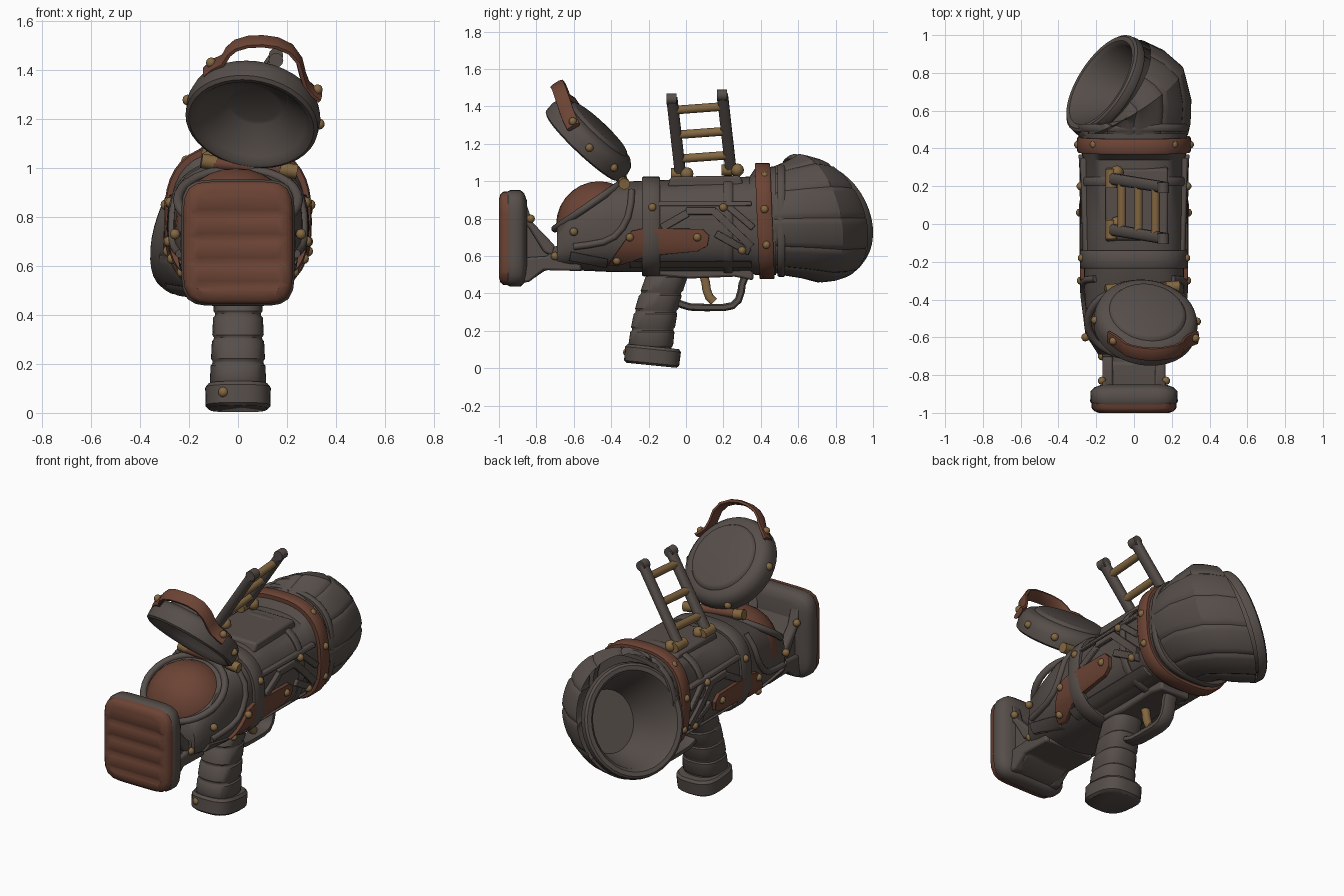
import bpy, bmesh, math
from mathutils import Vector
if "Cube" in bpy.data.objects:
    bpy.data.objects.remove(bpy.data.objects["Cube"])

def material(name, rgb):
    m = bpy.data.materials.new(name)
    m.use_nodes = True
    m.diffuse_color = (*rgb, 1)
    m.node_tree.nodes["Principled BSDF"].inputs["Base Color"].default_value = (*rgb, 1)
    return m

METAL = material("dark_iron", (0.093, 0.076, 0.068))
LEATHER = material("brown_leather", (0.15, 0.057, 0.035))
BRASS = material("old_brass", (0.23, 0.137, 0.053))
X, Y, Z = Vector((1, 0, 0)), Vector((0, 1, 0)), Vector((0, 0, 1))
SHAPE = 2.7

def finish(name, bm, mat, angle=40, bevel=0.0):
    bmesh.ops.recalc_face_normals(bm, faces=bm.faces)
    mesh = bpy.data.meshes.new(name)
    bm.to_mesh(mesh)
    bm.free()
    mesh.materials.append(mat)
    ob = bpy.data.objects.new(name, mesh)
    bpy.context.collection.objects.link(ob)
    bpy.ops.object.select_all(action='DESELECT')
    ob.select_set(True)
    bpy.context.view_layer.objects.active = ob
    bpy.ops.object.shade_smooth_by_angle(angle=math.radians(angle))
    if bevel:
        mod = ob.modifiers.new("Bevel", 'BEVEL')
        mod.width, mod.segments, mod.limit_method = bevel, 2, 'ANGLE'

def loft(rings, up=Z, sides=32, power=2.0, groove=0, depth=0.0, closed=False, caps=(0, -1)):
    """Rings are (centre, normal, half width, half height)."""
    bm, rows = bmesh.new(), []
    for c, n, rx, rv in rings:
        n = Vector(n).normalized()
        h = n.cross(up).normalized()
        v, row = h.cross(n), []
        for i in range(sides):
            ca, sa = math.cos(math.tau * i / sides), math.sin(math.tau * i / sides)
            k = (abs(ca) ** power + abs(sa) ** power) ** (-1 / power)
            k *= 1 - depth if groove and i % groove == 0 else 1
            row.append(bm.verts.new(Vector(c) + h * (rx * ca * k) + v * (rv * sa * k)))
        rows.append(row)
    for r, s in list(zip(rows, rows[1:])) + ([(rows[-1], rows[0])] if closed else []):
        for i in range(sides):
            j = (i + 1) % sides
            bm.faces.new((r[i], r[j], s[j], s[i]))
    for end in () if closed else caps:
        bm.faces.new(rows[end])
    return bm

def sweep(name, pts, rx, rv, mat, up=Z, power=2.0, closed=False):
    """Rod, hoop or strap along a path; rv is the half width along up."""
    p, m = [Vector(q) for q in pts], len(pts)
    rings = [(p[i], p[(i + 1) % m if closed else min(i + 1, m - 1)] - p[i - 1 if closed else max(i - 1, 0)], rx, rv) for i in range(m)]
    finish(name, loft(rings, up, 12, power, closed=closed), mat, 50)

def prism(name, pts, x0, x1, mat):
    bm = bmesh.new()
    f = bm.faces.new([bm.verts.new((x0, y, z)) for y, z in pts])
    g = bmesh.ops.extrude_face_region(bm, geom=[f])["geom"]
    bmesh.ops.translate(bm, vec=X * (x1 - x0), verts=[v for v in g if isinstance(v, bmesh.types.BMVert)])
    finish(name, bm, mat, 35, 0.012)

def ball(name, c, radii=(0.022, 0.022, 0.022), mat=BRASS, seg=10):
    bm = bmesh.new()
    bmesh.ops.create_uvsphere(bm, u_segments=seg, v_segments=max(6, seg // 2), radius=1)
    for v in bm.verts:
        v.co = Vector([c[i] + v.co[i] * radii[i] for i in range(3)])
    finish(name, bm, mat, 60)

def slice_mesh(bm, co, no, **opts):
    return bmesh.ops.bisect_plane(bm, geom=bm.verts[:] + bm.edges[:] + bm.faces[:], plane_co=co, plane_no=no, **opts)["geom_cut"]

# Body sections: y, centre z, half width, half height
BODY = [(-0.69, 0.65, 0.19, 0.12), (-0.62, 0.71, 0.235, 0.185), (-0.40, 0.755, 0.262, 0.24), (0.0, 0.762, 0.268, 0.25),
        (0.34, 0.77, 0.27, 0.255), (0.37, 0.785, 0.275, 0.285), (0.48, 0.79, 0.28, 0.29)]

def section(y):
    for a, b in zip(BODY, BODY[1:]):
        if y <= b[0] or b is BODY[-1]:
            t = min(1, max(0, (y - a[0]) / (b[0] - a[0])))
            return [p + (q - p) * t for p, q in zip(a, b)][1:]

def surface(y, z):
    cz, rx, rz = section(y)
    return rx * max(0.05, 1 - min(1, abs((z - cz) / rz)) ** SHAPE) ** (1 / SHAPE)

def band(name, y0, y1, grow, mat, lean=0.0):
    cz, rx, rz = section((y0 + y1) / 2)
    edge = ((y0, -0.02), (y0, grow - 0.006), (y0 + 0.008, grow), (y1 - 0.008, grow), (y1, grow - 0.006), (y1, -0.02))
    finish(name, loft([((0, y, cz), (0, 1, lean), rx + g, rz + g) for y, g in edge], sides=48, power=SHAPE, closed=True), mat)

def side_plate(name, pts, lift, mat):
    """Plate that follows the curve of the body, on both sides."""
    for tag, s in (("left_", 1), ("right_", -1)):
        bm = bmesh.new()
        bm.faces.new([bm.verts.new((0, y, z)) for y, z in pts])
        for i in range(24):
            slice_mesh(bm, (0, 0, 0.5 + i * 0.025), Z)
        top = set(bmesh.ops.extrude_face_region(bm, geom=bm.faces[:])["geom"])
        for v in bm.verts:
            v.co.x = s * (surface(v.co.y, v.co.z) + (lift if v in top else -0.04))
        finish(tag + name, bm, mat, 35, 0.006)

# Main body with the sloping rear opening, leather dome and collar
bm = loft([((0, y, cz), Y, rx, rz) for y, cz, rx, rz in BODY], sides=48, power=SHAPE)
cut = slice_mesh(bm, (0, -0.36, 0.985), (0, -0.55, 0.8), clear_outer=True)
bmesh.ops.holes_fill(bm, edges=[e for e in cut if isinstance(e, bmesh.types.BMEdge)])
finish("main_body", bm, METAL)
ball("leather_dome", (-0.01, -0.465, 0.765), (0.247, 0.23, 0.235), LEATHER, 28)
turn = [math.tau * i / 32 for i in range(32)]
sweep("opening_collar", [(0.246 * math.cos(a), -0.52 - 0.18 * math.sin(a), 0.87 - 0.124 * math.sin(a)) for a in turn],
      0.02, 0.02, METAL, closed=True)

# Bands round the body
band("rear_band", -0.235, -0.14, 0.022, METAL)
band("front_body_band", 0.2, 0.25, 0.012, METAL)
band("leather_strap", 0.38, 0.462, 0.024, LEATHER, 0.04)
band("barrel_band", 0.49, 0.53, 0.012, METAL)

# Side panels, bracing, hoops and rivets
side_plate("leather_side_plate", [(-0.42, 0.55), (-0.29, 0.735), (-0.22, 0.75), (0.09, 0.745), (0.125, 0.71),
                                  (0.115, 0.655), (0.06, 0.625), (-0.2, 0.6), (-0.37, 0.545)], 0.022, LEATHER)
for part, y0, z0, y1, z1, w in [
        ("brace", -0.13, 0.75, 0.01, 0.83, 0.04), ("brace", 0.0, 0.84, 0.16, 0.84, 0.04), ("brace", 0.15, 0.84, 0.35, 0.65, 0.04),
        ("brace", 0.16, 0.72, 0.34, 0.62, 0.04), ("brace", 0.22, 0.87, 0.36, 0.75, 0.035), ("upper_rail", -0.2, 0.88, 0.35, 0.88, 0.025),
        ("lower_rail", -0.3, 0.555, 0.35, 0.555, 0.04), ("rear_rail", -0.62, 0.6, -0.42, 0.56, 0.05)]:
    a, b = Vector((y0, z0)), Vector((y1, z1))
    p = (b - a).orthogonal().normalized() * w / 2
    side_plate(part, [a + p, b + p, b - p, a - p], 0.02, METAL)
hoop = [(-0.29, 0.95), (-0.295, 0.88), (-0.31, 0.81), (-0.34, 0.75), (-0.38, 0.705), (-0.44, 0.675), (-0.52, 0.66), (-0.6, 0.65)]
studs = [(-0.18, 0.86), (0.2, 0.86), (0.06, 0.7), (-0.3, 0.7), (-0.37, 0.575), (0.3, 0.63), (-0.6, 0.73),
         (0.42, 1.03), (0.42, 0.85), (0.43, 0.66)]
for s in (1, -1):
    sweep("side_hoop", [(s * (surface(y, z) + 0.005), y, z) for y, z in hoop], 0.018, 0.018, METAL, X)
    for c in [(surface(y, z) + 0.02, y, z) for y, z in studs] + [(0.17, -0.7, 0.6), (0.17, -0.83, 0.8)]:
        ball("rivet", (s * c[0], c[1], c[2]))

# Bent muzzle with quilted plates, rim and hollow bore
bend = [((0, 0.47, 0.795), Y, 0.285, 0.285), ((0, 0.53, 0.8), Y, 0.3, 0.305),
        ((0, 0.59, 0.803), (-0.22, 0.95, 0.08), 0.312, 0.322), ((-0.02, 0.655, 0.803), (-0.5, 0.8, 0.2), 0.33, 0.352),
        ((-0.065, 0.69, 0.803), (-0.66, 0.66, 0.3), 0.32, 0.355), ((-0.12, 0.72, 0.803), (-0.74, 0.56, 0.35), 0.305, 0.35)]
finish("muzzle_elbow", loft(bend, sides=120, groove=10, depth=0.022, caps=()), METAL, 32)
face, mouth, inward = Vector((-0.78, 0.5, 0.38)).normalized(), Vector((-0.17, 0.745, 0.802)), Vector((0.54, 0.84, 0))
lip = [(-0.05, 0.292, 0), (-0.035, 0.3, 0), (0.0, 0.293, 0), (0.01, 0.28, 0), (0.008, 0.255, 0), (-0.015, 0.238, 0),
       (-0.14, 0.2, 0.045), (-0.28, 0.15, 0.05)]
finish("muzzle_rim", loft([(mouth + face * o + inward * k, face, r, r + 0.03) for o, r, k in lip], sides=40, caps=(-1,)), METAL)

# Shoulder stock: neck, struts, butt plate and cushioned pad
prism("stock_neck", [(-0.88, 0.87), (-0.85, 0.81), (-0.74, 0.64), (-0.58, 0.65), (-0.55, 0.52), (-0.75, 0.525),
                     (-0.83, 0.47), (-0.88, 0.46)], -0.145, 0.145, METAL)
for s in (1, -1):
    for pts in ([(-0.89, 0.9), (-0.86, 0.9), (-0.82, 0.78), (-0.7, 0.655), (-0.71, 0.6), (-0.76, 0.62), (-0.84, 0.75), (-0.89, 0.8)],
                [(-0.89, 0.46), (-0.84, 0.46), (-0.76, 0.525), (-0.56, 0.52), (-0.56, 0.65), (-0.7, 0.655), (-0.74, 0.6), (-0.89, 0.59)]):
        prism("stock_strut", pts, s * 0.11, s * 0.168, METAL)

def slab(rows):
    return loft([((0, y, 0.695), Y, rx, rz) for y, rx, rz in rows], sides=48, power=6)

finish("butt_plate", slab([(-0.955, 0.22, 0.25), (-0.94, 0.232, 0.258), (-0.885, 0.23, 0.258), (-0.865, 0.21, 0.24), (-0.85, 0.17, 0.2)]),
       METAL, 50)
bm = slab([(-1.0, 0.185, 0.21), (-0.992, 0.208, 0.237), (-0.975, 0.224, 0.25), (-0.93, 0.224, 0.25)])
for x in (-0.16, 0.16):
    slice_mesh(bm, X * x, X)
for g in (0.52, 0.617, 0.715, 0.812):
    for dz in (-0.018, 0, 0.018):
        slice_mesh(bm, Z * (g + dz), Z)
    for v in bm.verts:
        if abs(v.co.z - g) < 1e-4 and v.co.y < -0.96 and abs(v.co.x) < 0.165:
            v.co.y += 0.014
finish("shoulder_pad", bm, LEATHER, 60)

# Grip with shallow ridges and end cap
rings = [((0, -0.09, 0.53), Z, 0.1, 0.12)]
for k in [i / 4 + t for i in range(4) for t in (0.015, 0.035, 0.215, 0.24)] + [1.12]:
    g = 0.004 if 0.02 < k % 0.25 < 0.22 else -0.003
    rings.append(((0, -0.1 - 0.09 * k - 0.015 * math.sin(k * math.pi), 0.5 - 0.39 * k), Z, 0.092 + 0.02 * k + g, 0.108 + 0.008 * k + g))
finish("grip", loft(rings, -Y, 28, 2.6), METAL)
tilt = Vector((0, 0.1, 1))
foot = [(0.0, 0.118), (0.012, 0.132), (0.085, 0.134), (0.1, 0.122)]
finish("grip_cap", loft([(Vector((0, -0.185, 0.016)) + tilt * o, tilt, r, r + 0.016) for o, r in foot], -Y, 28, 3), METAL)
ball("grip_rivet", (-0.06, -0.315, 0.085))

# Trigger housing, guard and trigger
prism("trigger_housing", [(-0.22, 0.56), (-0.2, 0.5), (0.02, 0.48), (0.26, 0.49), (0.36, 0.47), (0.36, 0.56)], -0.1, 0.1, METAL)
guard = [(-0.07, 0.36), (-0.02, 0.34), (0.02, 0.328), (0.1, 0.325), (0.2, 0.325), (0.25, 0.335), (0.28, 0.365), (0.295, 0.41), (0.3, 0.45), (0.32, 0.5)]
sweep("trigger_guard", [(0, y, z) for y, z in guard], 0.02, 0.042, METAL, X, 4)
hook = [(0.09, 0.51), (0.105, 0.46), (0.11, 0.42), (0.125, 0.38), (0.15, 0.355)]
sweep("trigger", [(0, y, z) for y, z in hook], 0.023, 0.023, BRASS, X, 3)

# Hinged lid with dished inside, handle strap and hinge
lid_n, lid_c = Vector((0.14, 0.68, 0.72)).normalized(), Vector((0.058, -0.54, 1.2))
dish = [(0.085, 0.1), (0.08, 0.115), (0.0, 0.222), (-0.02, 0.238), (-0.025, 0.258), (-0.015, 0.273), (0.04, 0.276),
        (0.075, 0.266), (0.1, 0.24), (0.105, 0.205), (0.12, 0.195), (0.125, 0.18)]
finish("lid", loft([(lid_c + lid_n * o, lid_n, r, r) for o, r in dish], sides=40), METAL)
strap = [(-0.135, -0.6, 1.39), (-0.1, -0.62, 1.42), (-0.06, -0.65, 1.44), (-0.04, -0.665, 1.475), (-0.01, -0.675, 1.5), (0.04, -0.685, 1.515),
         (0.1, -0.69, 1.518), (0.16, -0.685, 1.51), (0.215, -0.675, 1.485), (0.25, -0.66, 1.44), (0.265, -0.64, 1.38), (0.28, -0.625, 1.34),
         (0.31, -0.61, 1.31), (0.335, -0.6, 1.29)]
sweep("lid_handle", strap, 0.012, 0.038, LEATHER, Vector((0, 0.85, 0.53)), 4)
side = lid_n.cross(Z).normalized()
for a in [math.radians(d) for d in (-15, 165, -55, 235)]:
    ball("lid_rivet", lid_c + lid_n * 0.04 + (side * math.cos(a) + side.cross(lid_n) * math.sin(a)) * 0.274)
for c in ((-0.11, -0.62, 1.43), (0.325, -0.605, 1.32)):
    ball("handle_rivet", c)
sweep("hinge_pin", [(-0.1, -0.35, 1.02), (0.21, -0.33, 0.99)], 0.026, 0.026, LEATHER)
for a, b in (((-0.15, -0.35, 1.03), (-0.09, -0.345, 1.02)), ((0.17, -0.335, 0.995), (0.24, -0.33, 0.985))):
    sweep("hinge_knuckle", [a, b], 0.03, 0.03, BRASS)

# Ladder sight on its raised base
prism("sight_base", [(-0.1, 0.97), (-0.08, 1.025), (0.29, 1.03), (0.31, 0.97)], -0.15, 0.18, METAL)
base, lean, gap = Vector((-0.12, -0.03, 1.04)), Vector((0.275, -0.045, 0.4)), Vector((0, 0.27, 0.02))
for a in (base, base + gap):
    b = a + lean
    sweep("sight_post", [a, b], 0.025, 0.03, METAL, Y, 4)
    sweep("sight_post_cap", [b - Y * 0.03, b + Y * 0.025], 0.03, 0.03, METAL)
    sweep("sight_pivot", [a - Y * 0.05, a + Y * 0.05], 0.03, 0.03, BRASS)
    ball("sight_knob", a + Vector((0.03, 0.035, 0.0)), (0.035, 0.035, 0.035))
for t in (0.2, 0.52, 0.85):
    sweep("sight_rung", [base + lean * t, base + lean * t + gap], 0.023, 0.023, BRASS)
